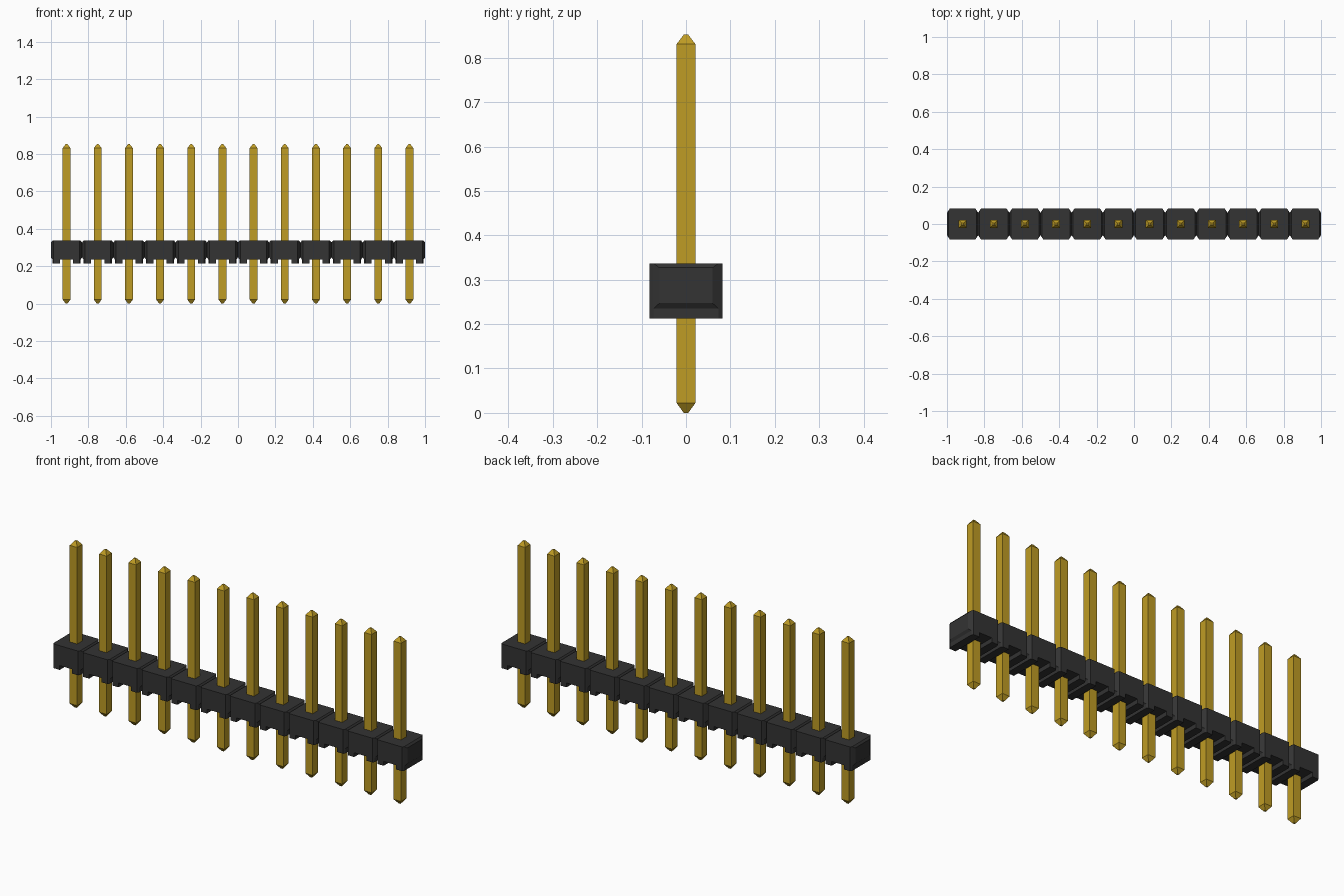
import bpy, bmesh

cube = bpy.data.objects.get("Cube")
if cube:
    bpy.data.objects.remove(cube, do_unlink=True)

COUNT = 12
PITCH = 2 / COUNT
CENTRES = [(i - (COUNT - 1) / 2) * PITCH for i in range(COUNT)]


def make_material(name, rgb, metallic=0.0):
    mat = bpy.data.materials.new(name)
    mat.use_nodes = True
    mat.diffuse_color = (*rgb, 1)
    bsdf = mat.node_tree.nodes["Principled BSDF"]
    bsdf.inputs["Base Color"].default_value = (*rgb, 1)
    bsdf.inputs["Roughness"].default_value = 0.5
    return mat


def loft(bm, rings):
    """Join equal-length rings of points with quads and cap both ends."""
    loops = [[bm.verts.new(p) for p in ring] for ring in rings]
    n = len(loops[0])
    for a, b in zip(loops, loops[1:]):
        for i in range(n):
            j = (i + 1) % n
            bm.faces.new((a[i], a[j], b[j], b[i]))
    bm.faces.new(loops[0][::-1])
    bm.faces.new(loops[-1])


def finish(bm, name, mat):
    bmesh.ops.recalc_face_normals(bm, faces=bm.faces)
    mesh = bpy.data.meshes.new(name)
    bm.to_mesh(mesh)
    bm.free()
    mesh.materials.append(mat)
    obj = bpy.data.objects.new(name, mesh)
    bpy.context.collection.objects.link(obj)
    return obj


black = make_material("black plastic", (0.033, 0.033, 0.033))
gold = make_material("gold metal", (0.52, 0.335, 0.018))

# Housing: one continuous strip, necked in at every joint between segments
NECK = (0.060, 0.247, 0.327)
SHOULDER = (0.073, 0.235, 0.337)
FULL = (0.082, 0.235, 0.337)
stations = [(-1.0, NECK)]
for c in CENTRES:
    stations += [(c - 0.075, SHOULDER), (c - 0.069, FULL),
                 (c + 0.069, FULL), (c + 0.075, SHOULDER),
                 (c + PITCH / 2, NECK)]
bm = bmesh.new()
loft(bm, [[(x, -w, lo), (x, w, lo), (x, w, hi), (x, -w, hi)]
          for x, (w, lo, hi) in stations])
finish(bm, "housing", black)

# Standoff feet: two bars under each segment, leaving a channel for the pin
bm = bmesh.new()
FOOT = [(0.035, -0.082), (0.069, -0.082), (0.075, -0.073),
        (0.075, 0.073), (0.069, 0.082), (0.035, 0.082)]
for c in CENTRES:
    for side in (-1, 1):
        loft(bm, [[(c + side * x, y, z) for x, y in FOOT]
                  for z in (0.213, 0.236)])
finish(bm, "standoff_feet", black)

# Pins: square posts with blunt pyramid tips, sharing one mesh
PIN = [(0.0, 0.005), (0.022, 0.021), (0.831, 0.021), (0.852, 0.005)]
bm = bmesh.new()
loft(bm, [[(-r, -r, z), (r, -r, z), (r, r, z), (-r, r, z)] for z, r in PIN])
first = finish(bm, "pin_01", gold)
first.location.x = CENTRES[0]
for i, c in enumerate(CENTRES[1:], 2):
    pin = bpy.data.objects.new(f"pin_{i:02d}", first.data)
    pin.location.x = c
    bpy.context.collection.objects.link(pin)
